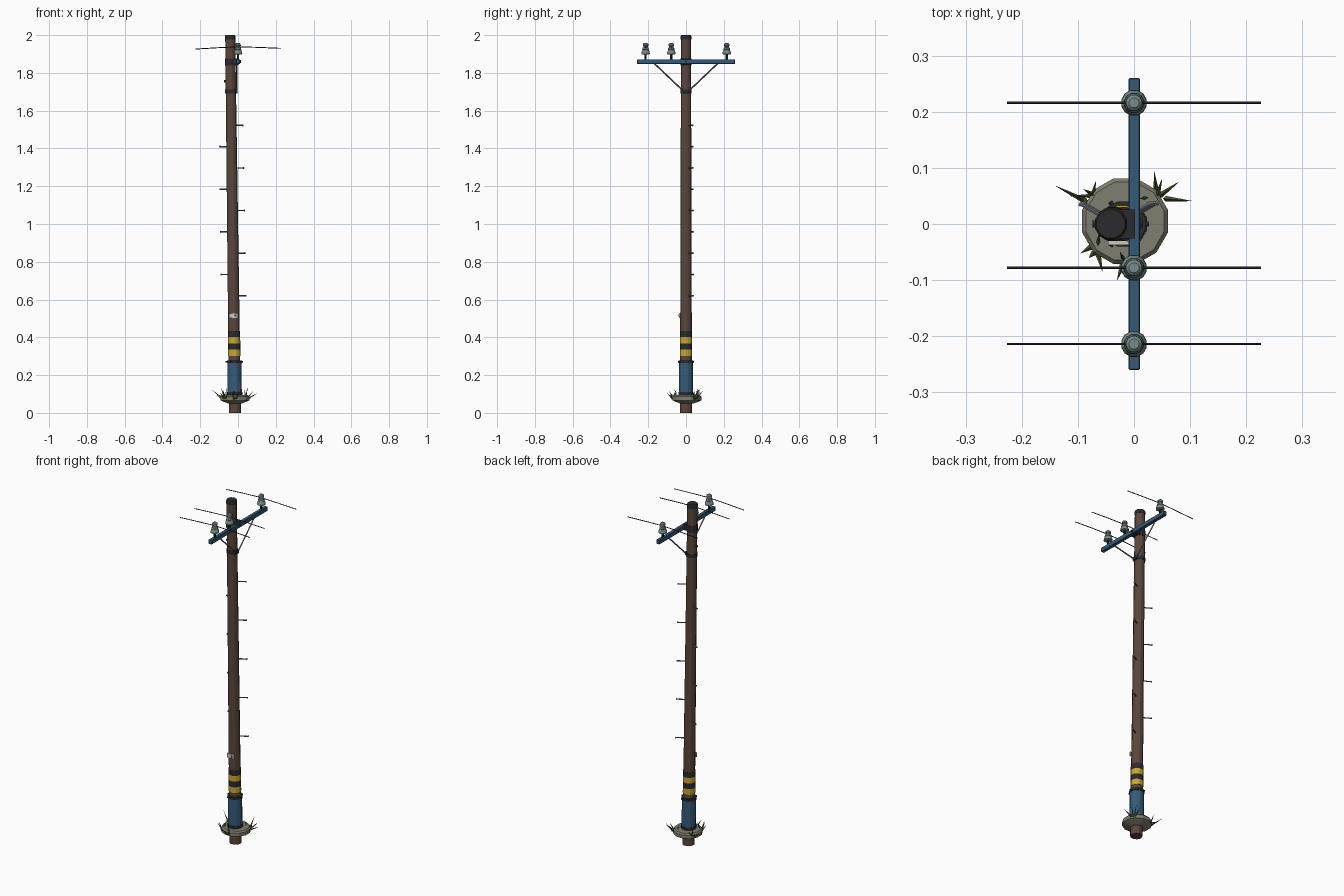
import bpy, bmesh, math
from mathutils import Vector

if "Cube" in bpy.data.objects:
    bpy.data.objects.remove(bpy.data.objects["Cube"])

COLOURS = {
    "brown_wood": (0.105, 0.062, 0.043), "blue_paint": (0.036, 0.105, 0.19),
    "dark_metal": (0.024, 0.024, 0.027), "hazard_yellow": (0.60, 0.39, 0.03),
    "insulator_glaze": (0.19, 0.27, 0.26), "concrete": (0.21, 0.21, 0.16),
    "grass_green": (0.07, 0.12, 0.03), "galvanised_steel": (0.17, 0.19, 0.22),
    "tag_white": (0.60, 0.59, 0.55),
}
MATS = {}
for n, c in COLOURS.items():
    MATS[n] = bpy.data.materials.new(n)
    MATS[n].diffuse_color = (*c, 1)


def pole_x(z):                      # the pole leans slightly to -x
    return -0.016 - 0.0127 * z


def pole_r(z):
    return 0.033 - 0.0028 * z


def finish(bm, name, mats):
    bmesh.ops.recalc_face_normals(bm, faces=bm.faces)
    me = bpy.data.meshes.new(name)
    bm.to_mesh(me)
    bm.free()
    for m in mats:
        me.materials.append(MATS[m])
    ob = bpy.data.objects.new(name, me)
    bpy.context.collection.objects.link(ob)
    return ob


def lathe(name, profile, mats, sides=12, centre=None, pick=None):
    """Closed turned part; profile is (radius, z), centre None follows the pole."""
    bm = bmesh.new()
    rings = []
    for r, z in profile:
        cx, cy = centre if centre else (pole_x(z), 0)
        rings.append([bm.verts.new((cx + r * math.cos(a), cy + r * math.sin(a), z))
                      for a in (2 * math.pi * (i + .5) / sides for i in range(sides))])
    for k in range(len(rings) - 1):
        for i in range(sides):
            j = (i + 1) % sides
            f = bm.faces.new((rings[k][i], rings[k][j], rings[k + 1][j], rings[k + 1][i]))
            f.material_index = pick(k) if pick else 0
    bm.faces.new(rings[0])
    bm.faces.new(rings[-1])
    return finish(bm, name, mats)


def box(name, lo, hi, mat, bevel=0):
    bm = bmesh.new()
    bmesh.ops.create_cube(bm, size=1)
    for v in bm.verts:
        v.co = [(l + h) / 2 + c * (h - l) for l, h, c in zip(lo, hi, v.co)]
    if bevel:
        bmesh.ops.bevel(bm, geom=bm.edges[:], offset=bevel, segments=1, affect='EDGES')
    return finish(bm, name, [mat])


def rod(name, pts, r, mat, sides=6, r_end=None):
    """Straight round pieces joining the points."""
    bm = bmesh.new()
    for a, b in zip(pts, pts[1:]):
        a, b = Vector(a), Vector(b)
        d = b - a
        vs = bmesh.ops.create_cone(bm, cap_ends=True, segments=sides, radius1=r,
                                   radius2=r if r_end is None else r_end, depth=d.length)["verts"]
        q = d.to_track_quat('Z', 'Y')
        for v in vs:
            v.co = q @ v.co + (a + b) / 2
    return finish(bm, name, [mat])


def band(name, z0, z1, extra, mat):
    lathe(name, [(pole_r(z0) + extra, z0), (pole_r(z1) + extra, z1)], [mat])


# pole and cap
lathe("pole", [(pole_r(z), z) for z in (0, 0.5, 1, 1.5, 1.985)], ["brown_wood"])
lathe("pole_cap", [(0.0295, 1.978), (0.0295, 1.993), (0.026, 2.0)], ["dark_metal"])

# concrete footing
lathe("footing", [(0.037, 0.05), (0.06, 0.058), (0.079, 0.066), (0.079, 0.086), (0.072, 0.094)],
      ["concrete"], centre=(-0.016, 0.005))

# painted sleeve with clamps and bolts
lathe("sleeve", [(0.039, 0.09), (0.038, 0.268)], ["blue_paint"])
for n, z in (("lower", 0.096), ("upper", 0.264)):
    band(n + "_sleeve_clamp", z, z + 0.014, 0.009, "dark_metal")
for i in range(6):
    a = math.radians(60 * i)
    d = Vector((math.cos(a), math.sin(a), 0))
    c = Vector((pole_x(0.27), 0, 0.271))
    rod("sleeve_bolt", [c + d * 0.036, c + d * 0.046], 0.005, "dark_metal")

# warning stripes
lathe("warning_stripes", [(pole_r(z) + 0.002, z) for z in (0.302, 0.335, 0.368, 0.401, 0.434)],
      ["hazard_yellow", "dark_metal"], pick=lambda k: k % 2)

# blank tag on the front
tx = pole_x(0.515)
box("tag", (tx - 0.024, -0.037, 0.503), (tx + 0.022, -0.030, 0.527), "tag_white")
box("tag_mark", (tx + 0.003, -0.0385, 0.509), (tx + 0.014, -0.036, 0.520), "dark_metal")

# climbing pegs, alternating sides and angled to the back
for i in range(11):
    z = 0.62 + 0.1128 * i
    a = math.radians(30 if i % 2 == 0 else 150)
    d = Vector((math.cos(a), math.sin(a), 0))
    c = Vector((pole_x(z), 0, z))
    if i == 9 or i == 10:
        continue
    end = c + d * (0.079 - 0.004 * z)
    rod("climbing_peg", [c + d * 0.02, end], 0.0033, "galvanised_steel")
    rod("peg_tip", [end - d * 0.004, end], 0.005, "galvanised_steel")
rod("side_bolt", [(-0.06, 0, 1.755), (-0.074, 0, 1.755)], 0.007, "dark_metal")

# crossarm, its clamp and braces
box("crossarm", (-0.010, -0.26, 1.847), (0.011, 0.26, 1.872), "blue_paint", 0.002)
band("crossarm_band", 1.838, 1.876, 0.003, "dark_metal")
box("crossarm_clamp", (-0.04, -0.026, 1.842), (0.002, 0.026, 1.875), "dark_metal")
rod("crossarm_bolt", [(0.009, 0, 1.86), (0.015, 0, 1.86)], 0.007, "dark_metal")
band("brace_band", 1.69, 1.711, 0.003, "dark_metal")
box("brace_block", (-0.03, -0.013, 1.691), (-0.002, 0.013, 1.71), "dark_metal")
for s in (-1, 1):
    rod("brace", [(-0.006, s * 0.012, 1.702), (-0.006, s * 0.168, 1.85)], 0.004,
        "galvanised_steel", 4)

# insulators and wires
for y in (0.216, -0.078, -0.214):
    rod("insulator_pin", [(0, y, 1.868), (0, y, 1.91)], 0.006, "dark_metal", 8)
    lathe("insulator", [(0.018, 1.898), (0.0235, 1.900), (0.0225, 1.910), (0.017, 1.922),
                        (0.0185, 1.924), (0.017, 1.932), (0.012, 1.936), (0.012, 1.941),
                        (0.0155, 1.944), (0.0145, 1.953), (0.009, 1.958)],
          ["insulator_glaze"], centre=(0, y))
    rod("wire", [(-0.226, y, 1.926), (-0.11, y, 1.933), (0, y, 1.938),
                 (0.11, y, 1.935), (0.226, y, 1.930)], 0.0024, "dark_metal")

# grass tufts: base x, y then tip x, y, z
BLADES = [(-0.085, 0.04, -0.14, 0.068, 0.125), (-0.075, 0.045, -0.068, 0.076, 0.11),
          (-0.07, 0.05, -0.09, 0.062, 0.135), (-0.06, 0.05, -0.115, 0.05, 0.10),
          (0.04, 0.055, 0.036, 0.093, 0.12), (0.045, 0.05, 0.080, 0.075, 0.115),
          (0.055, 0.045, 0.103, 0.041, 0.105), (0.04, 0.045, 0.05, 0.08, 0.135),
          (0.03, 0.048, 0.01, 0.045, 0.12), (-0.075, -0.04, -0.095, -0.052, 0.11),
          (-0.065, -0.05, -0.056, -0.085, 0.105), (-0.065, -0.045, -0.062, -0.015, 0.13),
          (-0.07, -0.05, -0.08, -0.06, 0.125), (-0.02, -0.072, -0.03, -0.1, 0.105),
          (-0.015, -0.07, -0.025, -0.05, 0.125), (-0.01, -0.07, 0.005, -0.088, 0.115)]
for bx, by, x, y, z in BLADES:
    rod("grass_blade", [(bx, by, 0.074), (x, y, z)], 0.006, "grass_green", 3, 0.0003)

for m in bpy.data.materials:
    if m.users and not m.is_grease_pencil:
        m.use_nodes = True
        m.node_tree.nodes["Principled BSDF"].inputs["Base Color"].default_value = m.diffuse_color
